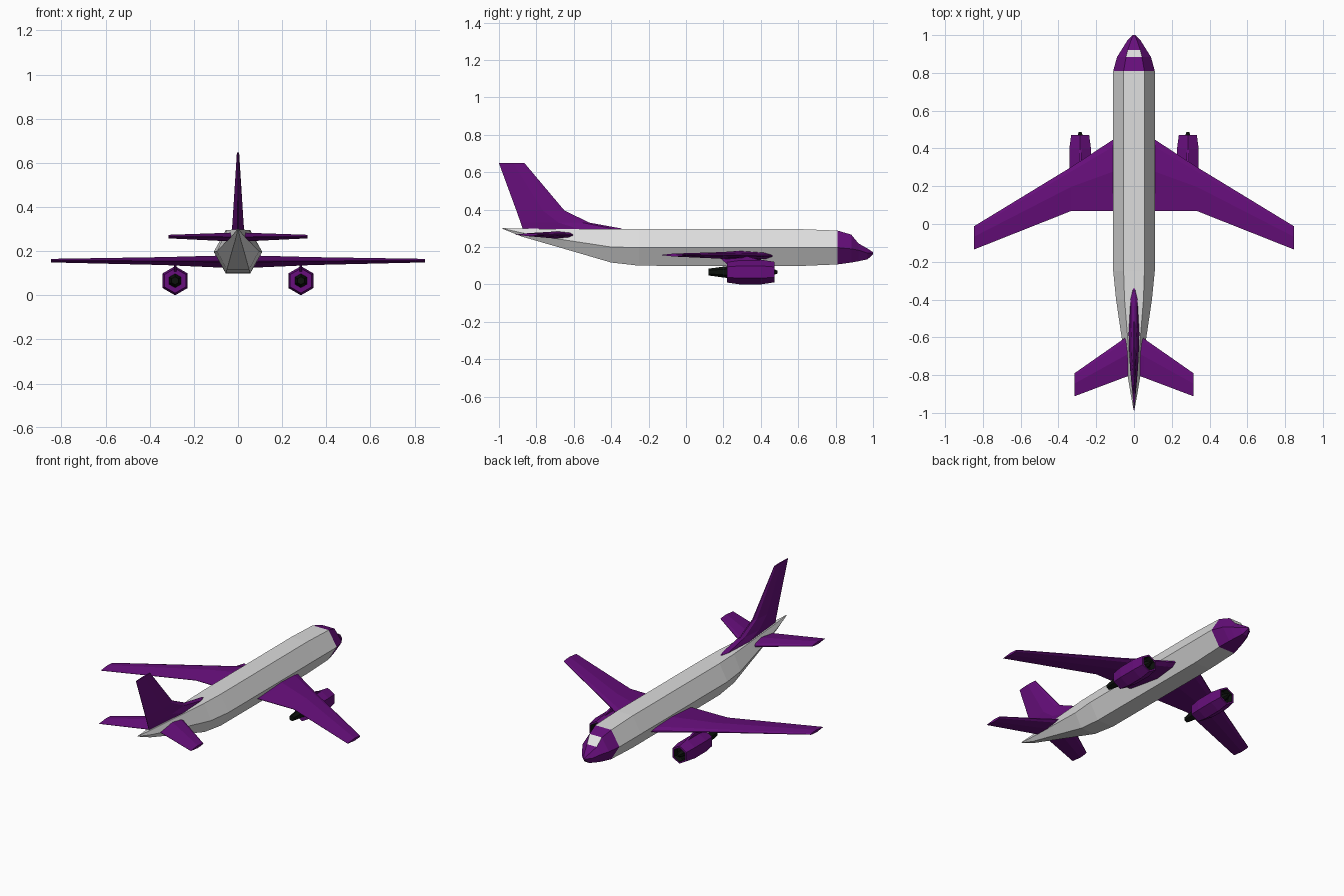
import bpy, bmesh, math

if "Cube" in bpy.data.objects:
    bpy.data.objects.remove(bpy.data.objects["Cube"])

def material(name, rgb):
    m = bpy.data.materials.new(name)
    m.diffuse_color = (*rgb, 1)
    m.use_nodes = True
    m.node_tree.nodes["Principled BSDF"].inputs["Base Color"].default_value = m.diffuse_color
    return m

PURPLE = material("purple", (0.135, 0.0045, 0.2))
GREY = material("light grey", (0.72, 0.72, 0.72))
WHITE = material("window white", (0.9, 0.9, 0.9))
BLACK = material("black", (0.004, 0.006, 0.004))

def loft(name, rings, mats, rule=None, mirror=False):
    """Skin a list of equal-sized rings; rule(band, side) picks the material."""
    bm = bmesh.new()
    vs = [[bm.verts.new(p) for p in ring] for ring in rings]
    n = len(rings[0])
    for b in range(len(vs) - 1):
        for s in range(n):
            t = (s + 1) % n
            f = bm.faces.new((vs[b][s], vs[b][t], vs[b + 1][t], vs[b + 1][s]))
            f.material_index = rule(b, s) if rule else 0
    for ring, b in ((vs[0], 0), (vs[-1], len(vs) - 2)):
        bm.faces.new(ring).material_index = rule(b, -1) if rule else 0
    bmesh.ops.recalc_face_normals(bm, faces=bm.faces)
    me = bpy.data.meshes.new(name)
    bm.to_mesh(me)
    bm.free()
    for m in mats:
        me.materials.append(m)
    ob = bpy.data.objects.new(name, me)
    bpy.context.collection.objects.link(ob)
    if mirror:
        mod = ob.modifiers.new("mirror", "MIRROR")
        mod.use_clip = False
        mod.use_mirror_merge = False
    return ob

# Fuselage: hexagonal sections (y, half width, flat half width, z top, z mid, z bottom)
STATIONS = [
    (-0.98, 0.003, 0.0015, 0.301, 0.299, 0.297),
    (-0.875, 0.022, 0.011, 0.298, 0.275, 0.255),
    (-0.65, 0.058, 0.03, 0.297, 0.238, 0.190),
    (-0.40, 0.095, 0.05, 0.296, 0.20, 0.117),
    (-0.25, 0.11, 0.055, 0.295, 0.197, 0.10),
    (0.60, 0.11, 0.055, 0.296, 0.197, 0.098),
    (0.81, 0.11, 0.055, 0.288, 0.197, 0.107),
    (0.884, 0.09, 0.042, 0.266, 0.19, 0.117),
    (0.922, 0.066, 0.033, 0.219, 0.183, 0.124),
    (0.97, 0.036, 0.017, 0.192, 0.168, 0.134),
    (1.0, 0.006, 0.003, 0.172, 0.166, 0.16),
]
def hexagon(y, w, t, zt, zm, zb):
    return [(-t, y, zt), (t, y, zt), (w, y, zm), (t, y, zb), (-t, y, zb), (-w, y, zm)]

# Grey body, purple nose, white windscreen on the steep top face
def body_colour(band, side):
    if band == 7 and side == 0:
        return 2
    return 1 if band >= 6 else 0
loft("fuselage", [hexagon(*s) for s in STATIONS], [GREY, PURPLE, WHITE], body_colour)

# Wing-like surfaces share one symmetric aerofoil (chord fraction, thickness)
FOIL = [(0, 0.15), (0.1, 0.62), (0.45, 1), (1, 0.06)]
FOIL += [(c, -t) for c, t in reversed(FOIL)]
def foil(span, lead, trail, half, z=None):
    pts = [(lead + (trail - lead) * c, half * t) for c, t in FOIL]
    if z is None:                      # upright section
        return [(t, y, span) for y, t in pts]
    return [(span, y, z + t) for y, t in pts]

loft("wing", [foil(0.05, 0.483, 0.07, 0.027, 0.153),
              foil(0.113, 0.445, 0.07, 0.026, 0.153),
              foil(0.335, 0.30, 0.068, 0.018, 0.155),
              foil(0.847, -0.012, -0.135, 0.008, 0.157)], [PURPLE], mirror=True)

loft("tailplane", [foil(0.015, -0.58, -0.80, 0.02, 0.264),
                   foil(0.05, -0.605, -0.812, 0.019, 0.264),
                   foil(0.315, -0.79, -0.912, 0.008, 0.266)], [PURPLE], mirror=True)

loft("tail_fin", [foil(0.28, -0.31, -0.868, 0.03),
                  foil(0.30, -0.35, -0.874, 0.028),
                  foil(0.33, -0.516, -0.884, 0.025),
                  foil(0.395, -0.65, -0.907, 0.021),
                  foil(0.648, -0.863, -1.0, 0.005)], [PURPLE])

# Engines: six-sided profiles (y, radius) turned about the nacelle axis
EX, EZ = 0.285, 0.066
def turned(name, profile, mats, rule=None):
    rings = [[(EX + r * math.sin(i * math.pi / 3), y, EZ + r * math.cos(i * math.pi / 3))
              for i in range(6)] for y, r in profile]
    return loft(name, rings, mats, rule, mirror=True)

turned("engine_nacelle", [(0.22, 0.03), (0.22, 0.056), (0.29, 0.066), (0.40, 0.066),
                          (0.472, 0.055), (0.472, 0.044), (0.44, 0.04)],
       [PURPLE, BLACK], lambda b, s: 1 if b == 5 else 0)
turned("engine_spinner", [(0.435, 0.022), (0.465, 0.018), (0.488, 0.008)], [BLACK])
turned("engine_exhaust", [(0.12, 0.018), (0.222, 0.032)], [BLACK])

# Pylons joining engines to wings
def plate(x):
    return [(x, 0.17, 0.15), (x, 0.33, 0.15), (x, 0.41, 0.125), (x, 0.40, 0.10), (x, 0.23, 0.10)]
loft("engine_pylon", [plate(EX - 0.006), plate(EX + 0.006)], [PURPLE], mirror=True)
